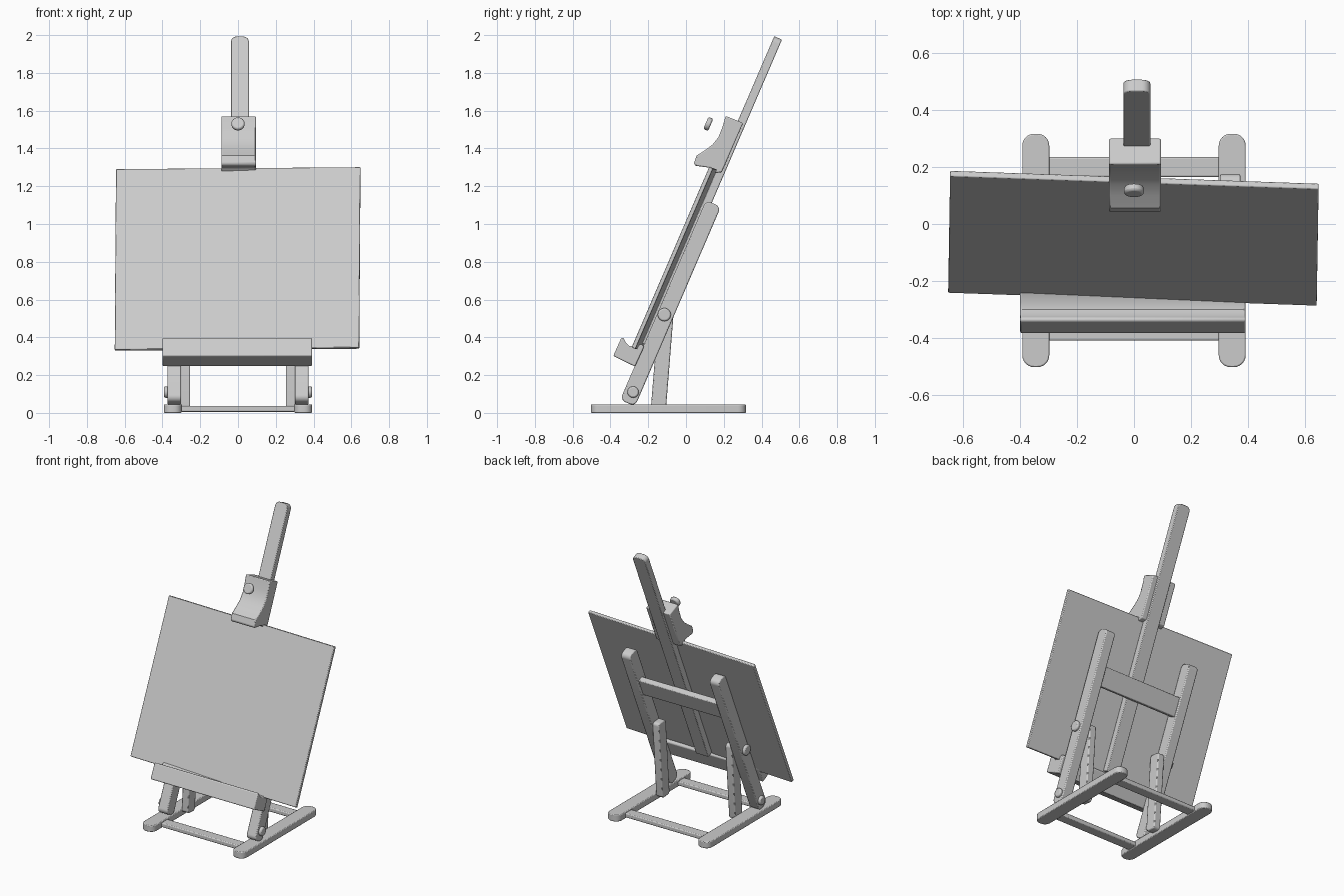
import bpy, bmesh, math

if "Cube" in bpy.data.objects:
    bpy.data.objects.remove(bpy.data.objects["Cube"])

TILT = math.atan(0.43)          # lean of mast, canvas and legs


def finish(name, bm, bevel):
    bmesh.ops.recalc_face_normals(bm, faces=bm.faces)
    me = bpy.data.meshes.new(name)
    bm.to_mesh(me)
    bm.free()
    ob = bpy.data.objects.new(name, me)
    bpy.context.collection.objects.link(ob)
    if bevel:
        m = ob.modifiers.new("soft_edges", "BEVEL")
        m.width, m.segments, m.limit_method = bevel, 2, "ANGLE"
        m.angle_limit = math.radians(40)
    bpy.ops.object.select_all(action="DESELECT")
    ob.select_set(True)
    bpy.context.view_layer.objects.active = ob
    bpy.ops.object.shade_smooth_by_angle(angle=math.radians(35))
    return ob


def plank(name, loc, size, rot=(0, 0, 0), axis=None, radius=0, top_only=False, bevel=0.006):
    """Box whose edges parallel to one axis can be rounded."""
    bm = bmesh.new()
    bmesh.ops.create_cube(bm, size=1)
    for v in bm.verts:
        v.co = [c * s for c, s in zip(v.co, size)]
    if axis is not None:
        edges = [e for e in bm.edges
                 if abs((e.verts[0].co - e.verts[1].co)[axis]) > 1e-5
                 and not (top_only and e.verts[0].co.z < 0)]
        bmesh.ops.bevel(bm, geom=edges, offset=radius, segments=6, profile=0.5, affect="EDGES")
    ob = finish(name, bm, bevel)
    ob.location, ob.rotation_euler = loc, rot
    return ob


def extrude_x(name, profile, x0, x1, bevel=0.006):
    """Side profile of (y, z) points swept across x."""
    bm = bmesh.new()
    face = bm.faces.new([bm.verts.new((x0, y, z)) for y, z in profile])
    ext = bmesh.ops.extrude_face_region(bm, geom=[face])["geom"]
    for v in ext:
        if isinstance(v, bmesh.types.BMVert):
            v.co.x = x1
    return finish(name, bm, bevel)


def knob(name, loc, radius, depth, rot):
    bm = bmesh.new()
    bmesh.ops.create_cone(bm, cap_ends=True, segments=24, radius1=radius,
                          radius2=radius, depth=depth)
    ob = finish(name, bm, 0.008)
    ob.location, ob.rotation_euler = loc, rot
    return ob


lean = (-TILT, 0, 0)

# Base frame, legs, struts and bolts on both sides
for s, side in ((-1, "left"), (1, "right")):
    plank(f"base_skid_{side}", (s * 0.345, -0.093, 0.0225), (0.095, 0.82, 0.045),
          axis=2, radius=0.042, bevel=0.005)
    plank(f"leg_{side}", (s * 0.338, -0.082, 0.58), (0.072, 0.086, 1.15), lean,
          axis=0, radius=0.03)
    plank(f"strut_{side}", (s * 0.278, -0.125, 0.285), (0.05, 0.08, 0.53),
          (-0.08, 0, 0), axis=0, radius=0.02)
    for part, y, z, r in (("upper", -0.115, 0.52, 0.035), ("lower", -0.28, 0.11, 0.03)):
        knob(f"{part}_bolt_{side}", (s * 0.375, y, z), r, 0.035, (0, math.pi / 2, 0))

# Crossbars
plank("base_front_bar", (0, -0.375, 0.021), (0.62, 0.07, 0.03))
plank("base_back_bar", (0, 0.2, 0.021), (0.62, 0.07, 0.03))
plank("leg_crossbar", (0, 0.04, 0.84), (0.64, 0.04, 0.13), lean)

# Central mast with rounded top
plank("mast", (0.01, 0.138, 1.172), (0.095, 0.045, 1.77), lean,
      axis=1, radius=0.03, top_only=True, bevel=0.004)

# Canvas, sitting slightly askew
plank("canvas", (-0.002, -0.05, 0.815), (1.295, 0.022, 1.04),
      (-TILT, -0.008, -0.035), bevel=0.004)

# Tray with a hollowed top
extrude_x("tray", [(-0.385, 0.302), (-0.342, 0.398), (-0.33, 0.396), (-0.318, 0.372),
                   (-0.3, 0.355), (-0.275, 0.352), (-0.235, 0.365), (-0.222, 0.35),
                   (-0.27, 0.245)], -0.4, 0.392)

# Upper clamp with a curved front, and its tightening knob
extrude_x("clamp", [(0.042, 1.322), (0.056, 1.362), (0.1, 1.39), (0.14, 1.42),
                    (0.172, 1.46), (0.192, 1.51), (0.21, 1.572), (0.302, 1.535),
                    (0.19, 1.275), (0.15, 1.268), (0.128, 1.298), (0.05, 1.308)],
          -0.088, 0.095)
knob("clamp_knob", (0.0, 0.118, 1.53), 0.035, 0.028, (math.pi / 2 - TILT, 0, 0))
